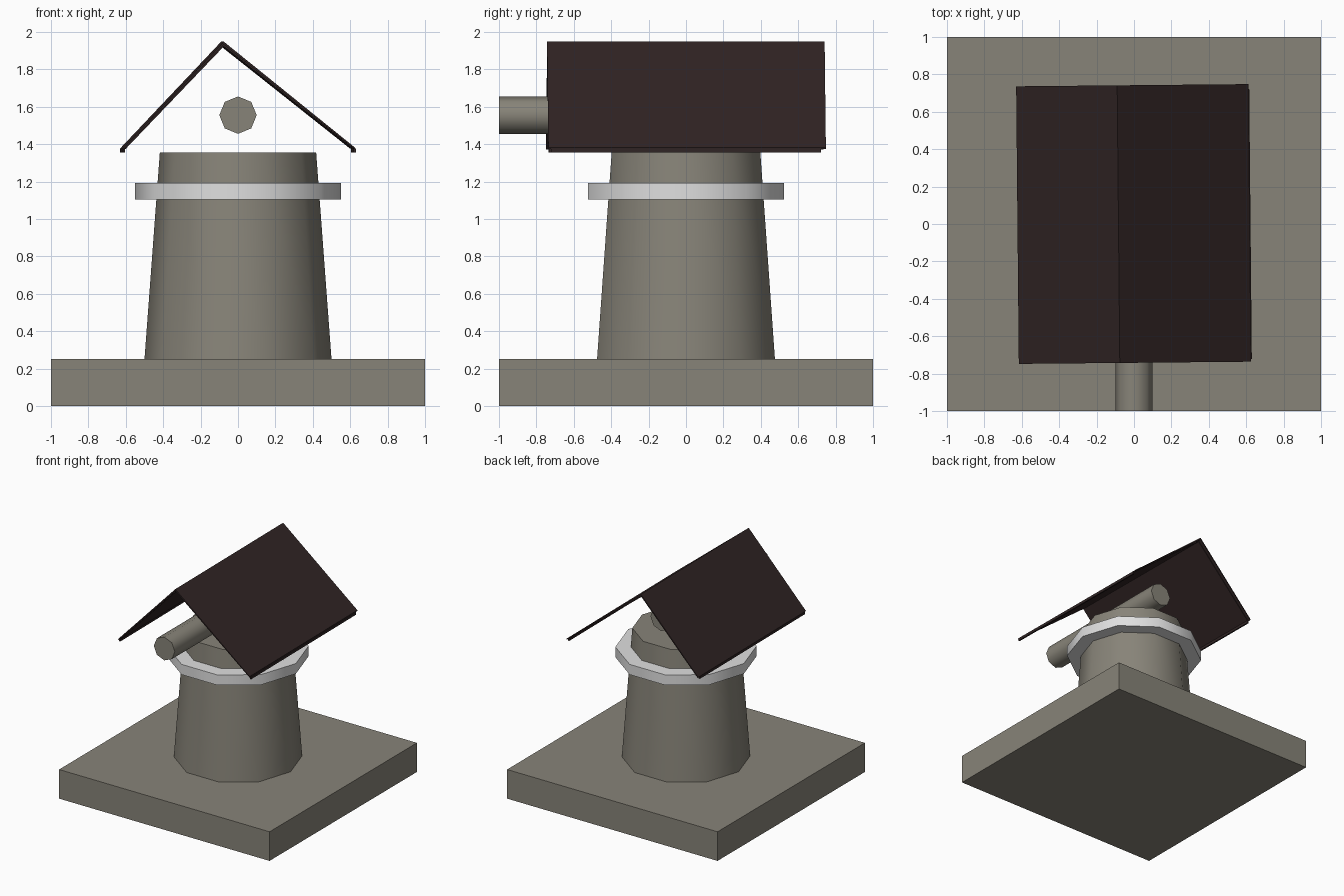
import bpy, bmesh, math

if "Cube" in bpy.data.objects:
    bpy.data.objects.remove(bpy.data.objects["Cube"])


def material(name, rgb):
    m = bpy.data.materials.new(name)
    m.diffuse_color = (*rgb, 1.0)
    m.use_nodes = True
    m.node_tree.nodes["Principled BSDF"].inputs["Base Color"].default_value = m.diffuse_color
    return m


STONE = material("warm_grey_stone", (0.245, 0.23, 0.19))
WHITE = material("pale_grey", (0.74, 0.74, 0.74))
ROOF = material("dark_brown_roof", (0.030, 0.018, 0.018))


def finish(obj, name, mat, smooth=None):
    obj.name = name
    obj.data.materials.append(mat)
    if smooth:
        bpy.ops.object.shade_smooth_by_angle(angle=math.radians(smooth))
    return obj


def cone(name, sides, r1, r2, z1, z2, mat):
    bpy.ops.mesh.primitive_cone_add(vertices=sides, radius1=r1, radius2=r2,
                                    depth=z2 - z1, location=(0, 0, (z1 + z2) / 2),
                                    rotation=(0, 0, math.pi / 2))
    return finish(bpy.context.object, name, mat, 40)


def prism(name, profile, y1, y2, mat, turn=0.0):
    # extrude an x-z outline along y
    bm = bmesh.new()
    face = bm.faces.new([bm.verts.new((x, y1, z)) for x, z in profile])
    ext = bmesh.ops.extrude_face_region(bm, geom=[face])
    verts = [g for g in ext["geom"] if isinstance(g, bmesh.types.BMVert)]
    bmesh.ops.translate(bm, verts=verts, vec=(0, y2 - y1, 0))
    bmesh.ops.recalc_face_normals(bm, faces=bm.faces)
    me = bpy.data.meshes.new(name)
    bm.to_mesh(me)
    bm.free()
    obj = bpy.data.objects.new(name, me)
    bpy.context.collection.objects.link(obj)
    obj.rotation_euler.z = turn
    return finish(obj, name, mat)


# Square base slab
prism("base", [(-1, 0), (1, 0), (1, 0.25), (-1, 0.25)], -1, 1, STONE)

# Ten-sided tapered tower and its pale collar
cone("tower", 10, 0.5, 0.418, 0.25, 1.354, STONE)
cone("collar", 10, 0.55, 0.55, 1.105, 1.193, WHITE)

# Eight-sided axle sticking out of the front
bpy.ops.mesh.primitive_cylinder_add(vertices=8, radius=0.1, depth=1.34,
                                    location=(0, -0.33, 1.555),
                                    rotation=(math.pi / 2, 0, 0))
finish(bpy.context.object, "axle", STONE, 50)

# Thin off-centre gable roof, turned very slightly
TURN = 0.0095
prism("roof_panels", [(-0.623, 1.377), (-0.083, 1.948), (0.618, 1.382),
                      (0.617, 1.374), (-0.083, 1.932), (-0.619, 1.370)],
      -0.742, 0.742, ROOF, TURN)
prism("roof_lining", [(-0.612, 1.378), (-0.083, 1.933), (0.605, 1.383),
                      (0.605, 1.377), (-0.083, 1.922), (-0.608, 1.374)],
      -0.728, 0.717, ROOF, TURN)

# Small drip edges hanging from both eaves
for side, x in (("left", -0.617), ("right", 0.617)):
    prism("eave_lip_" + side, [(x - 0.006, 1.354), (x + 0.006, 1.354),
                               (x + 0.006, 1.376), (x - 0.006, 1.376)],
          -0.728, 0.717, ROOF, TURN)
